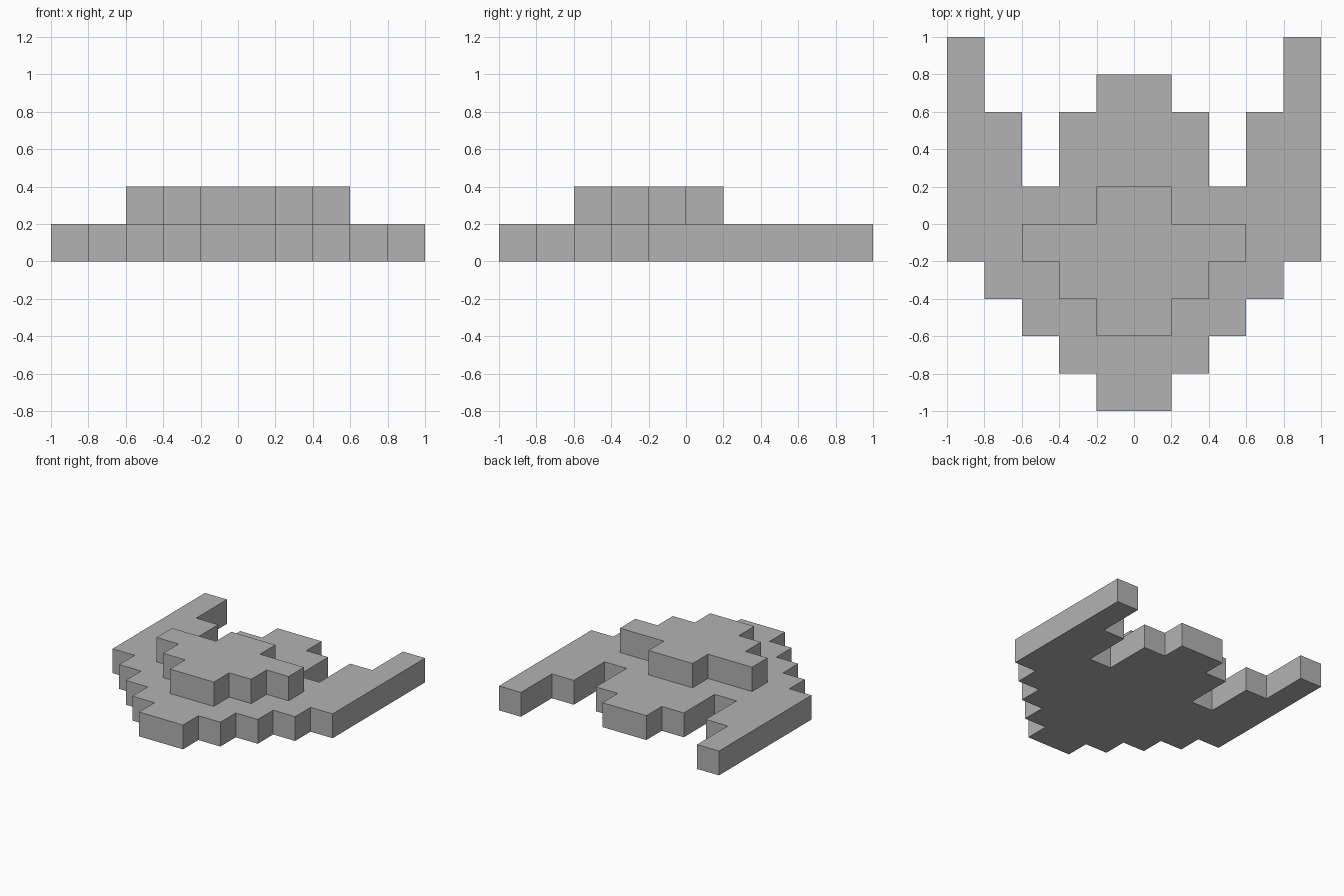
import bpy
import bmesh

old = bpy.data.objects.get("Cube")
if old:
    bpy.data.objects.remove(old, do_unlink=True)

CELL = 0.2  # width of one block

grey = bpy.data.materials.new("plain_grey")
grey.use_nodes = True
colour = (0.45, 0.45, 0.45, 1)
grey.diffuse_color = colour
grey.node_tree.nodes["Principled BSDF"].inputs["Base Color"].default_value = colour


def stepped_slab(name, half_outline, level):
    """Mirror a half outline, given in cells, and extrude it one cell up."""
    outline = half_outline + [(-x, y) for x, y in reversed(half_outline)]
    bm = bmesh.new()
    verts = [bm.verts.new((x * CELL, y * CELL, level * CELL)) for x, y in outline]
    bottom = bm.faces.new(verts)
    grown = bmesh.ops.extrude_face_region(bm, geom=[bottom], use_keep_orig=True)
    top = [g for g in grown["geom"] if isinstance(g, bmesh.types.BMVert)]
    bmesh.ops.translate(bm, vec=(0, 0, CELL), verts=top)
    bmesh.ops.recalc_face_normals(bm, faces=bm.faces)
    mesh = bpy.data.meshes.new(name)
    bm.to_mesh(mesh)
    bm.free()
    mesh.materials.append(grey)
    obj = bpy.data.objects.new(name, mesh)
    bpy.context.collection.objects.link(obj)
    return obj


def stairs(start_y, count):
    """Steps widening by one cell for each cell of depth."""
    return [(i + 1, start_y + i + j) for i in range(count) for j in (0, 1)]


# Hull: stepped nose, two long rear prongs and a central tail
hull = stairs(-5, 4) + [
    (5, -1), (5, 5), (4, 5), (4, 3), (3, 3), (3, 1),
    (2, 1), (2, 3), (1, 3), (1, 4)]
stepped_slab("hull", hull, 0)

# Raised deck: stepped front, narrow rear
deck = stairs(-3, 3) + [(1, 0), (1, 1)]
stepped_slab("raised_deck", deck, 1)
